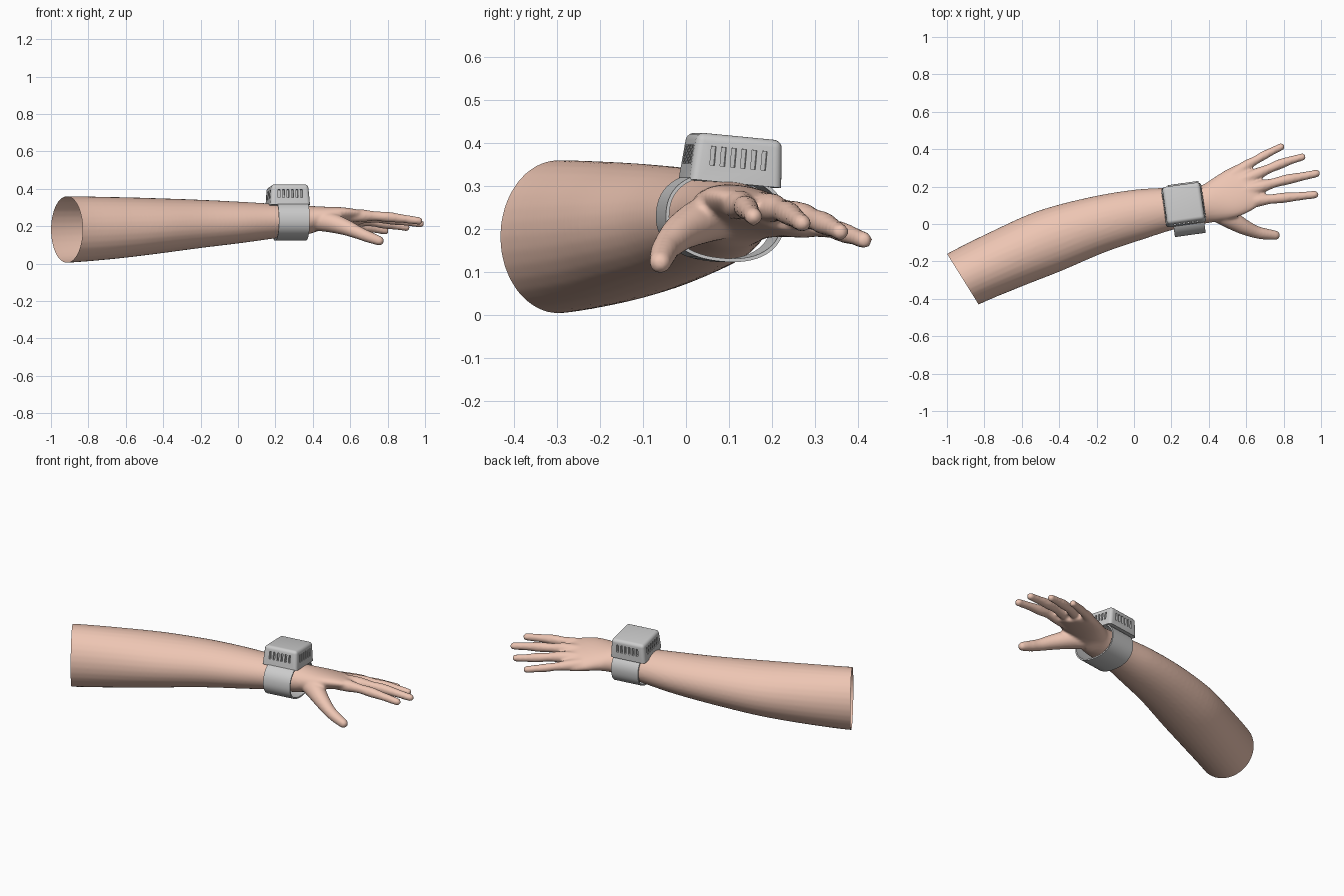
import bpy, bmesh
from math import sin, cos, pi, radians
from mathutils import Matrix, Vector

if "Cube" in bpy.data.objects:
    bpy.data.objects.remove(bpy.data.objects["Cube"])


def loft(bm, rings):
    """Skin closed loops of points into a capped tube."""
    loops = [[bm.verts.new(p) for p in r] for r in rings]
    n = len(loops[0])
    for a, b in zip(loops, loops[1:]):
        for i in range(n):
            j = (i + 1) % n
            bm.faces.new((a[i], a[j], b[j], b[i]))
    bm.faces.new(loops[0][::-1])
    bm.faces.new(loops[-1])


def smooth_rows(rows, steps=6):
    """Catmull-Rom interpolation of rows of numbers."""
    out = []
    for k in range(len(rows) - 1):
        p = [rows[max(0, min(len(rows) - 1, k + d))] for d in (-1, 0, 1, 2)]
        for s in range(steps):
            t = s / steps
            out.append([0.5 * (2 * b + (c - a) * t + (2 * a - 5 * b + 4 * c - d) * t * t
                               + (3 * b - a - 3 * c + d) * t ** 3) for a, b, c, d in zip(*p)])
    return out + [list(rows[-1])]


def section(x, y, z, hw, hh, yaw, roll):
    m = Matrix.Translation((x, y, z)) @ Matrix.Rotation(radians(yaw), 4, 'Z') @ Matrix.Rotation(radians(roll), 4, 'X')
    return [m @ Vector((0, hw * cos(2 * pi * i / 32), hh * sin(2 * pi * i / 32))) for i in range(32)]


def finger(bm, rows):
    """Tapered digit with round tip, rows of x, y, z, radius."""
    rows = smooth_rows(rows, 5)
    rings = []
    for k, r in enumerate(rows):
        d = Vector(rows[min(k + 1, len(rows) - 1)][:3]) - Vector(rows[max(k - 1, 0)][:3])
        m = Matrix.Translation(r[:3]) @ d.to_track_quat('Z', 'Y').to_matrix().to_4x4()
        rings.append([m @ Vector((r[3] * cos(2 * pi * i / 16), r[3] * sin(2 * pi * i / 16), 0)) for i in range(16)])
    loft(bm, rings)
    bmesh.ops.create_uvsphere(bm, u_segments=16, v_segments=10, radius=rows[-1][3],
                              matrix=Matrix.Translation(rows[-1][:3]))


def make_object(name, bm):
    bmesh.ops.recalc_face_normals(bm, faces=bm.faces)
    me = bpy.data.meshes.new(name)
    bm.to_mesh(me)
    bm.free()
    ob = bpy.data.objects.new(name, me)
    bpy.context.collection.objects.link(ob)
    return ob


def bake(ob):
    """Replace the mesh with its modified result."""
    dg = bpy.context.evaluated_depsgraph_get()
    me = bpy.data.meshes.new_from_object(ob.evaluated_get(dg))
    ob.modifiers.clear()
    ob.data = me


def shade(ob, angle):
    bpy.ops.object.select_all(action='DESELECT')
    ob.select_set(True)
    bpy.context.view_layer.objects.active = ob
    bpy.ops.object.shade_smooth_by_angle(angle=radians(angle))


# Forearm and palm: x, y, z, half width, half height, yaw, roll
arm_rows = [
    (-1.05, -0.38, 0.181, 0.16, 0.176, 32, 0),
    (-0.915, -0.295, 0.182, 0.16, 0.178, 32, 0),
    (-0.67, -0.182, 0.19, 0.168, 0.166, 28, 0),
    (-0.45, -0.09, 0.2, 0.172, 0.15, 22, 0),
    (-0.2, -0.005, 0.212, 0.153, 0.129, 16, 0),
    (0.02, 0.05, 0.22, 0.135, 0.11, 12, -2),
    (0.2, 0.083, 0.227, 0.113, 0.092, 9, -5),
    (0.36, 0.102, 0.232, 0.102, 0.078, 9, -6),
    (0.44, 0.128, 0.24, 0.116, 0.062, 13, -11),
    (0.52, 0.162, 0.242, 0.133, 0.05, 15, -16),
    (0.6, 0.198, 0.236, 0.134, 0.04, 15, -18),
    (0.65, 0.208, 0.234, 0.11, 0.03, 15, -18),
]
bm = bmesh.new()
loft(bm, [section(*r) for r in smooth_rows(arm_rows)])

# Fingers and thumb, slightly swollen at the joints
digits = [
    [(0.56, 0.11, 0.255, 0.034), (0.66, 0.125, 0.256, 0.034), (0.73, 0.133, 0.254, 0.026),
     (0.80, 0.14, 0.249, 0.028), (0.88, 0.148, 0.24, 0.023), (0.967, 0.157, 0.228, 0.021)],
    [(0.56, 0.17, 0.25, 0.036), (0.68, 0.2, 0.249, 0.034), (0.75, 0.22, 0.243, 0.026),
     (0.82, 0.238, 0.236, 0.028), (0.9, 0.254, 0.225, 0.023), (0.975, 0.27, 0.213, 0.021)],
    [(0.55, 0.22, 0.235, 0.034), (0.66, 0.268, 0.23, 0.032), (0.72, 0.295, 0.223, 0.025),
     (0.78, 0.32, 0.213, 0.027), (0.84, 0.341, 0.203, 0.022), (0.9, 0.358, 0.193, 0.02)],
    [(0.52, 0.255, 0.22, 0.034), (0.6, 0.312, 0.209, 0.029), (0.65, 0.341, 0.2, 0.023),
     (0.69, 0.364, 0.192, 0.024), (0.74, 0.39, 0.183, 0.021), (0.787, 0.413, 0.174, 0.02)],
    [(0.42, 0.08, 0.23, 0.055), (0.5, 0.035, 0.218, 0.053), (0.58, -0.012, 0.192, 0.043),
     (0.65, -0.042, 0.162, 0.034), (0.7, -0.053, 0.142, 0.031), (0.755, -0.06, 0.122, 0.026)],
]
for rows in digits:
    finger(bm, rows)
arm = make_object("arm_and_hand", bm)
mod = arm.modifiers.new("merge", 'REMESH')
mod.mode, mod.voxel_size = 'VOXEL', 0.008
mod = arm.modifiers.new("soften", 'SMOOTH')
mod.factor, mod.iterations = 0.5, 6
bake(arm)

# Open slanted cut at the elbow end
bm = bmesh.new()
bm.from_mesh(arm.data)
bmesh.ops.bisect_plane(bm, geom=bm.verts[:] + bm.edges[:] + bm.faces[:],
                       plane_co=(-0.915, -0.295, 0.18), plane_no=(-0.85, -0.53, 0), clear_outer=True)
bm.to_mesh(arm.data)
bm.free()
skin = bpy.data.materials.new("skin")
skin.diffuse_color = (0.85, 0.56, 0.45, 1)
skin.use_nodes = True
skin.node_tree.nodes["Principled BSDF"].inputs["Base Color"].default_value = skin.diffuse_color
arm.data.materials.clear()
arm.data.materials.append(skin)
shade(arm, 60)

# Wrist device frame
frame = (Matrix.Translation((0.265, 0.107, 0.36)) @ Matrix.Rotation(radians(8), 4, 'Z')
         @ Matrix.Rotation(radians(-5.5), 4, 'X'))

# Tapered, rounded case
bm = bmesh.new()
bmesh.ops.create_cube(bm, size=2)
for v in bm.verts:
    s = 0.1 if v.co.z > 0 else 0.108
    v.co = (v.co.x * s, v.co.y * s, v.co.z * 0.055)
bmesh.ops.bevel(bm, geom=[e for e in bm.edges if max(v.co.z for v in e.verts) > 0],
                offset=0.018, segments=5, profile=0.5, affect='EDGES')
case = make_object("device_case", bm)

# Six vent slots on each side
bm = bmesh.new()
for side in range(4):
    for i in range(6):
        m = (Matrix.Rotation(side * pi / 2, 4, 'Z') @ Matrix.Translation((0.105, (i - 2.5) * 0.024, 0.004))
             @ Matrix.Diagonal((0.03, 0.011, 0.044, 1)))
        bmesh.ops.create_cube(bm, size=1, matrix=m)
cutter = make_object("slot_cutter", bm)
cutter.hide_render = True
mod = case.modifiers.new("slots", 'BOOLEAN')
mod.operation, mod.solver, mod.object = 'DIFFERENCE', 'EXACT', cutter
bake(case)
bpy.data.objects.remove(cutter)
case.matrix_world = frame
shade(case, 35)

# Wrist band: flat strip looped round the wrist
bm = bmesh.new()
N = 64
cols = []
for i in range(N):
    a = 2 * pi * i / N
    c, s = cos(a), sin(a)
    k = (abs(c) ** 2.3 + abs(s) ** 2.3) ** (-1 / 2.3)
    cols.append([bm.verts.new((0.013 + x, -0.016 + c * k * (0.14 - t), -0.135 + s * k * (0.103 - t)))
                 for x, t in ((-0.083, 0), (0.083, 0), (0.083, 0.008), (-0.083, 0.008))])
for i in range(N):
    a, b = cols[i], cols[(i + 1) % N]
    for j in range(4):
        q = (j + 1) % 4
        bm.faces.new((a[j], a[q], b[q], b[j]))
band = make_object("wrist_band", bm)
band.matrix_world = frame
shade(band, 35)
